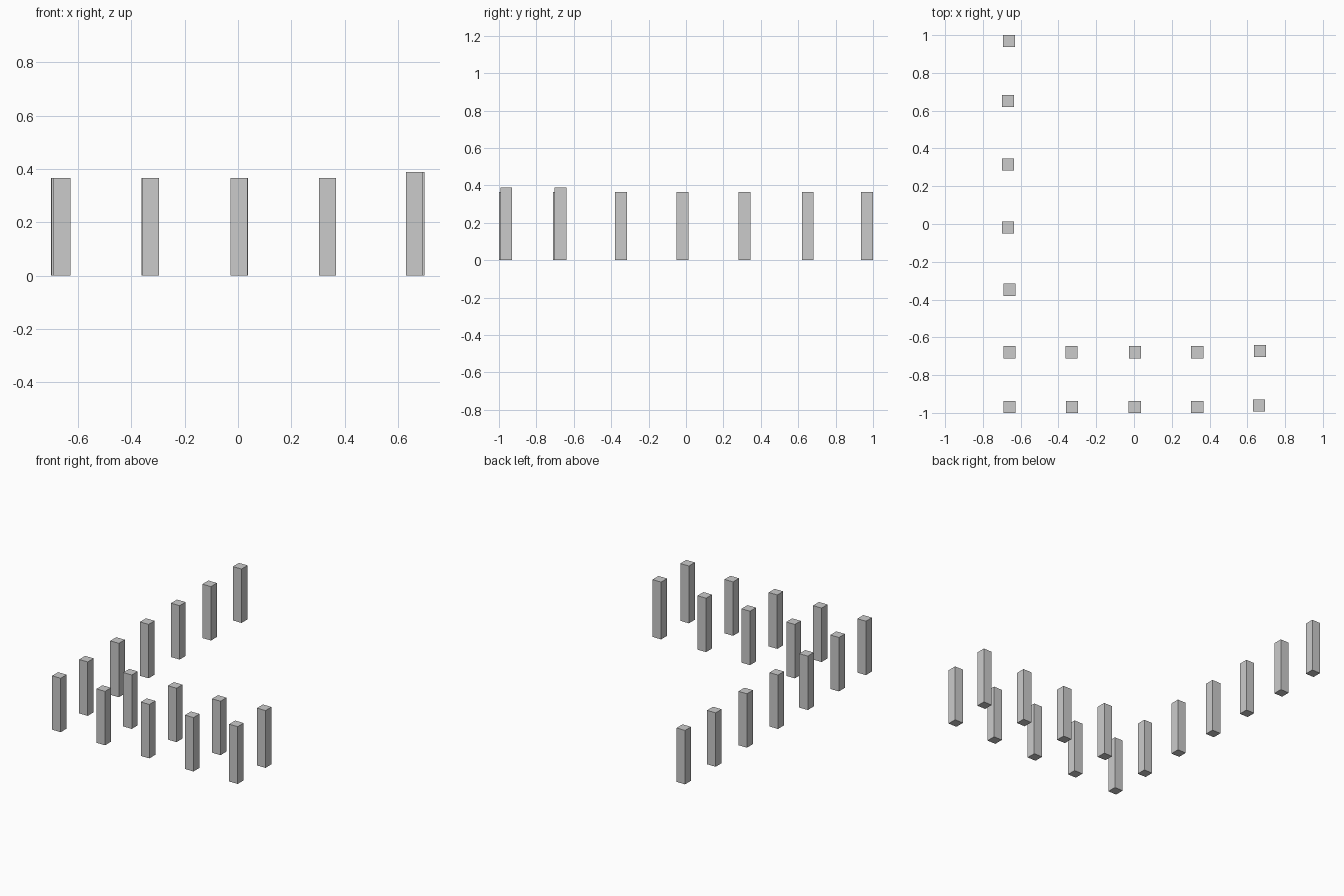
import bpy

cube = bpy.data.objects.get("Cube")
if cube:
    bpy.data.objects.remove(cube, do_unlink=True)

WIDTH, HEIGHT, TALL = 0.064, 0.365, 0.388

grey = bpy.data.materials.new("stone_grey")
grey.use_nodes = True
colour = (0.6, 0.6, 0.6, 1)
grey.diffuse_color = colour
grey.node_tree.nodes["Principled BSDF"].inputs["Base Color"].default_value = colour


def pillar(name, x, y, height=HEIGHT):
    """Square pillar standing on the ground."""
    bpy.ops.mesh.primitive_cube_add(size=1, location=(x, y, height / 2))
    obj = bpy.context.object
    obj.name = name
    obj.scale = (WIDTH, WIDTH, height)
    bpy.ops.object.transform_apply(location=False, rotation=False, scale=True)
    obj.data.materials.append(grey)


# Side row running front to back
side_row = [(-0.661, 0.968), (-0.668, 0.651), (-0.667, 0.314),
            (-0.667, -0.018), (-0.659, -0.348)]
for i, (x, y) in enumerate(side_row, 1):
    pillar(f"side_pillar_{i}", x, y)

# Two parallel front rows, each ending in a taller pillar
for name, y, xs, end_x in (
        ("inner", -0.679, (-0.66, -0.33, 0.005, 0.335), 0.667),
        ("outer", -0.968, (-0.66, -0.328, 0.004, 0.335), 0.661)):
    for i, x in enumerate(xs, 1):
        pillar(f"{name}_pillar_{i}", x, y)
    pillar(f"{name}_end_pillar", end_x, y + 0.007, TALL)
